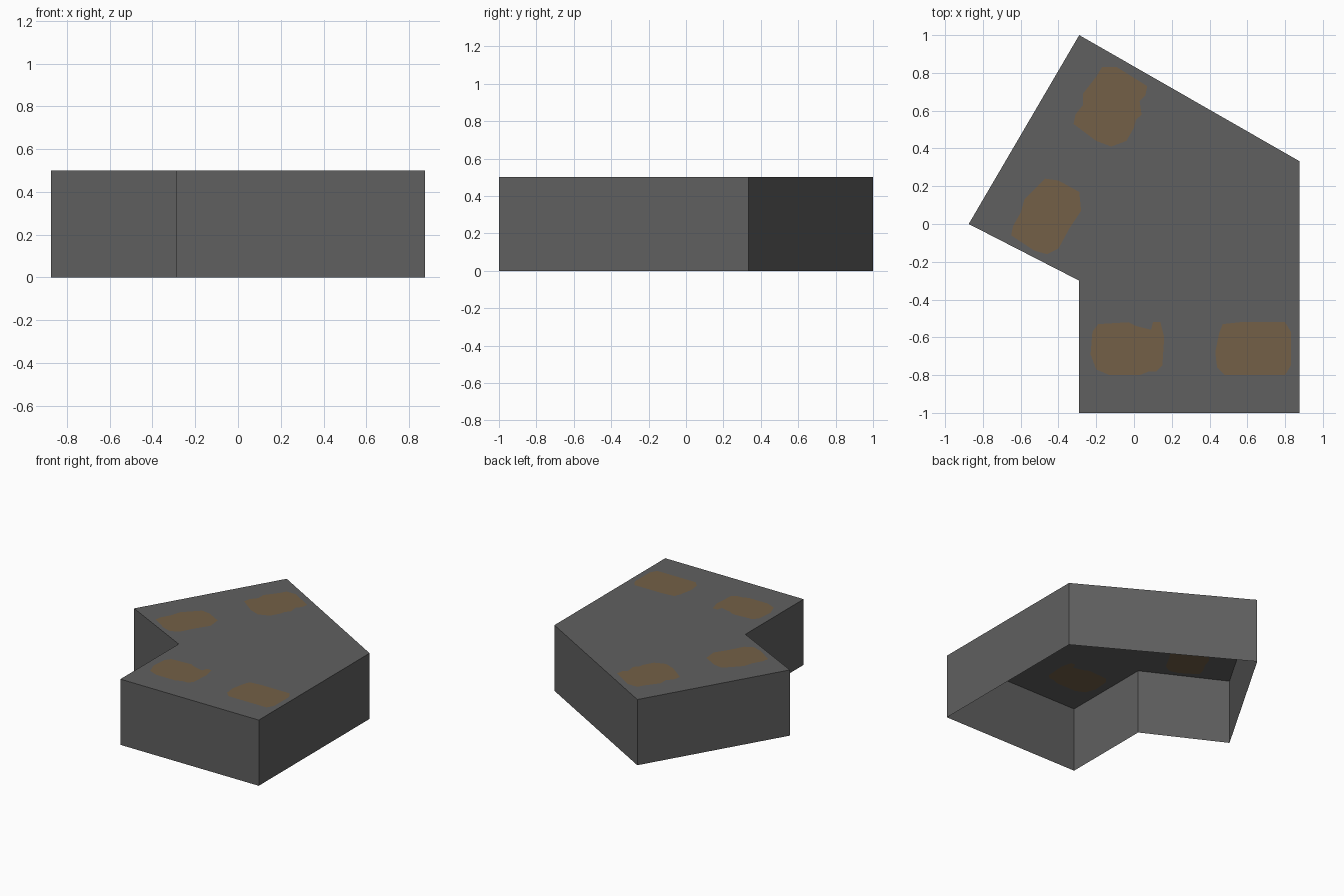
import bpy, bmesh

if "Cube" in bpy.data.objects:
    bpy.data.objects.remove(bpy.data.objects["Cube"])

HEIGHT = 0.5
OUTLINE = [(-.29, 1), (-.875, 0), (-.29, -.30), (-.29, -1), (.875, -1), (.875, .333)]

# worn patches on the deck: two on each arm of the bend
UPPER = [(-.17, .83), (-.09, .83), (.07, .73), (.06, .68), (.03, .65), (.04, .58),
         (.01, .55), (0, .51), (-.04, .44), (-.12, .41), (-.20, .44), (-.32, .53),
         (-.31, .58), (-.27, .63), (-.27, .69), (-.20, .78)]
LEFT = [(-.47, .24), (-.40, .23), (-.29, .17), (-.28, .07), (-.34, -.02), (-.40, -.13),
        (-.46, -.16), (-.53, -.14), (-.65, -.06), (-.64, -.01), (-.60, .06),
        (-.58, .13), (-.50, .21)]
LOWER_LEFT = [(-.22, -.57), (-.19, -.53), (-.03, -.52), (.01, -.54), (.09, -.56),
              (.10, -.52), (.14, -.52), (.16, -.60), (.15, -.75), (.12, -.78),
              (.08, -.78), (.03, -.80), (-.13, -.80), (-.20, -.77), (-.23, -.69)]
LOWER_RIGHT = [(.45, -.58), (.47, -.53), (.56, -.52), (.80, -.52), (.83, -.57),
               (.83, -.75), (.80, -.80), (.48, -.80), (.44, -.76), (.43, -.68)]


def material(name, rgb):
    m = bpy.data.materials.new(name)
    m.diffuse_color = (*rgb, 1)
    m.use_nodes = True
    m.node_tree.nodes["Principled BSDF"].inputs["Base Color"].default_value = m.diffuse_color
    return m


def finish(bm, name, mats):
    mesh = bpy.data.meshes.new(name)
    bm.to_mesh(mesh)
    bm.free()
    for m in mats:
        mesh.materials.append(m)
    bpy.context.collection.objects.link(bpy.data.objects.new(name, mesh))


def loop(bm, points, z):
    verts = [bm.verts.new((x, y, z)) for x, y in points]
    edges = [bm.edges.new((a, b)) for a, b in zip(verts, verts[1:] + verts[:1])]
    return verts, edges


grey = material("dark_grey", (.117, .117, .117))
brown = material("worn_brown", (.172, .117, .063))

# side walls: a thin skin, open underneath
bm = bmesh.new()
low, _ = loop(bm, OUTLINE, 0)
high, _ = loop(bm, OUTLINE, HEIGHT)
for i in range(len(low)):
    j = (i + 1) % len(low)
    bm.faces.new((low[i], low[j], high[j], high[i]))
finish(bm, "side_walls", [grey])

# top deck: grey sheet with the brown patches cut into it
bm = bmesh.new()
_, edges = loop(bm, OUTLINE, HEIGHT)
patches = []
for points in (UPPER, LEFT, LOWER_LEFT, LOWER_RIGHT):
    verts, patch_edges = loop(bm, points, HEIGHT)
    patches.append(verts)
    edges += patch_edges
bmesh.ops.triangle_fill(bm, edges=edges, use_beauty=True, normal=(0, 0, 1))
for verts in patches:
    face = bm.faces.new(verts[::-1])
    face.material_index = 1
for face in bm.faces:
    face.normal_update()
    if face.normal.z < 0:
        face.normal_flip()
finish(bm, "top_deck", [grey, brown])
